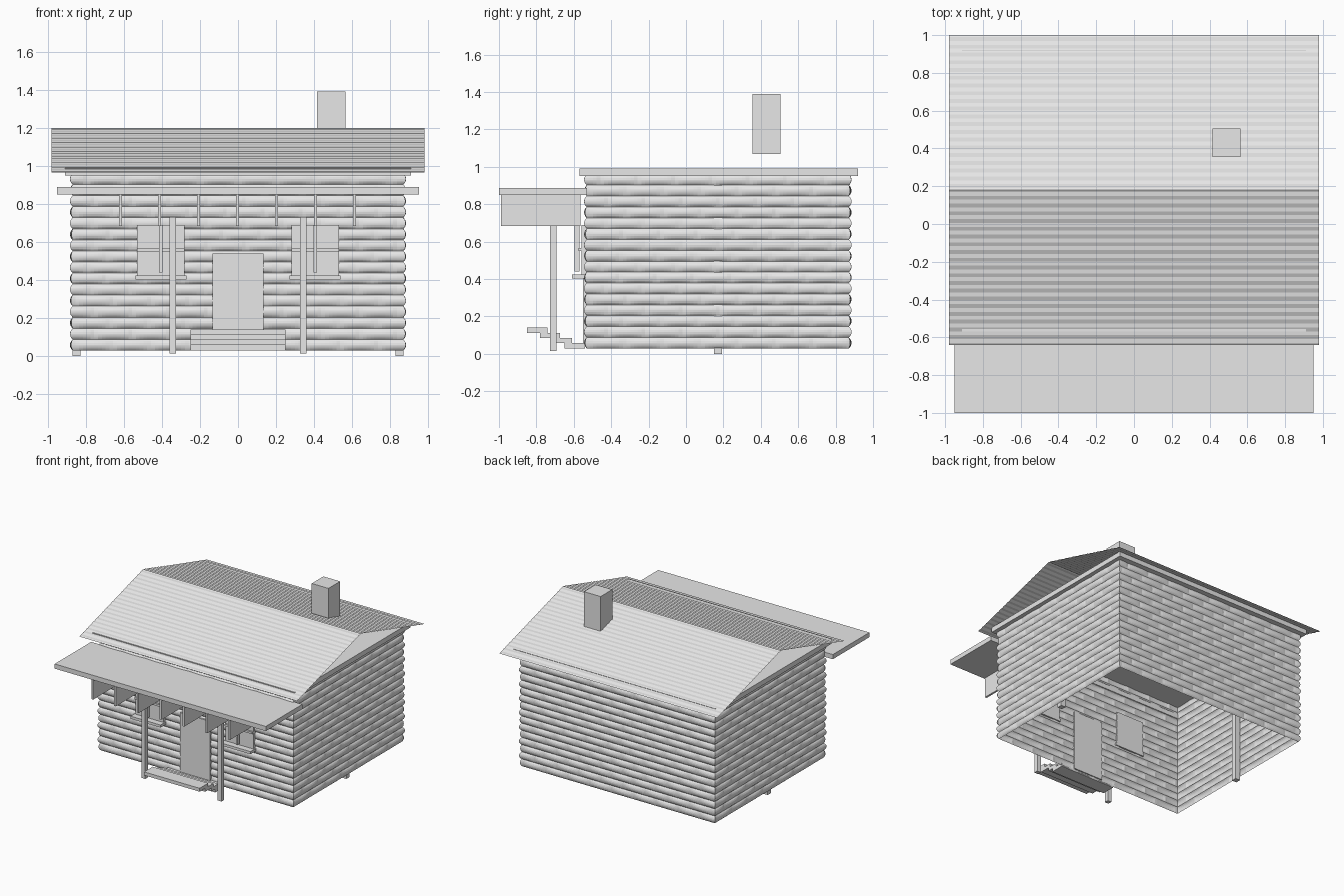
import bpy, bmesh, math, random

random.seed(4)
cube = bpy.data.objects.get("Cube")
if cube:
    bpy.data.objects.remove(cube, do_unlink=True)

GREY = (0.8, 0.8, 0.8, 1)
grey = bpy.data.materials.new("plain_grey")
grey.use_nodes = True
grey.diffuse_color = GREY
grey.node_tree.nodes["Principled BSDF"].inputs["Base Color"].default_value = GREY


def add_object(name, bm):
    mesh = bpy.data.meshes.new(name)
    bm.to_mesh(mesh)
    bm.free()
    mesh.materials.append(grey)
    obj = bpy.data.objects.new(name, mesh)
    bpy.context.collection.objects.link(obj)
    return obj


def box(name, x, y, z):
    """Box between the (low, high) pairs on each axis."""
    bm = bmesh.new()
    bmesh.ops.create_cube(bm, size=1)
    for v in bm.verts:
        for i, (low, high) in enumerate((x, y, z)):
            v.co[i] = (low + high) / 2 + v.co[i] * (high - low)
    return add_object(name, bm)


def sheet(name, nu, nv, place):
    """Grid surface; place(u, v) gives the position for u, v in 0..1."""
    bm = bmesh.new()
    rows = [[bm.verts.new(place(i / nu, j / nv)) for i in range(nu + 1)]
            for j in range(nv + 1)]
    for a, b in zip(rows, rows[1:]):
        for i in range(nu):
            bm.faces.new((a[i], a[i + 1], b[i + 1], b[i]))
    return add_object(name, bm)


# Rough walls: staggered courses of rounded stones, open at the bottom
X, FRONT, BACK, LOW, HIGH = 0.875, -0.537, 0.877, 0.03, 0.96
COURSES, STONE = 16, 0.2
shift = [(k % 2) * 0.5 + random.uniform(-0.12, 0.12) for k in range(COURSES + 1)]


def bump(along, v):
    course = v * COURSES
    k = min(int(course), COURSES - 1)
    across = math.sin(math.pi * (course - k))
    ends = abs(math.sin(math.pi * (along / STONE + shift[k])))
    return 0.014 * max(across, 0) ** 0.7 * (0.35 + 0.65 * ends ** 0.6) - 0.006


def wall(name, start, end):
    dx, dy = end[0] - start[0], end[1] - start[1]
    length = math.hypot(dx, dy)
    nx, ny = dy / length, -dx / length

    def place(u, v):
        d = bump(u * length, v)
        if u in (0, 1):
            # corner points move out along both walls so they meet
            x = math.copysign(X + d, start[0] + dx * u)
            y = FRONT - d if start[1] + dy * u < 0 else BACK + d
            return x, y, LOW + v * (HIGH - LOW)
        return (start[0] + dx * u + nx * d, start[1] + dy * u + ny * d,
                LOW + v * (HIGH - LOW))
    sheet(name, round(length / 0.02), COURSES * 6, place)


corners = [(-X, FRONT), (X, FRONT), (X, BACK), (-X, BACK)]
for i, name in enumerate(("front_wall", "right_side_wall", "back_wall", "left_side_wall")):
    wall(name, corners[i], corners[(i + 1) % 4])

# Ceiling slab and thin, finely ribbed roof with open gables
box("ceiling_slab", (-0.91, 0.91), (-0.57, 0.92), (0.95, 0.99))
RIDGE_Y, RIDGE_Z, EAVE_Z, RIBS = 0.18, 1.2, 0.965, 20


def roof_slope(name, eave_y, flip):
    def place(u, v):
        x = (u - 0.5) * 1.96 * flip
        rib = 0.0018 * math.sin(v * RIBS * math.tau)
        return x, eave_y + (RIDGE_Y - eave_y) * v, EAVE_Z + (RIDGE_Z - EAVE_Z) * v + rib
    sheet(name, 1, RIBS * 4, place)


roof_slope("front_roof", -0.64, 1)
roof_slope("back_roof", 1.0, -1)
box("chimney", (0.415, 0.565), (0.355, 0.505), (1.07, 1.39))

# Porch roof and hanging brackets
box("porch_roof", (-0.95, 0.95), (-1.0, -0.53), (0.85, 0.888))
for i in range(7):
    x = -0.618 + i * 0.205
    box(f"porch_bracket_{i + 1}", (x - 0.008, x + 0.008), (-0.99, -0.565), (0.685, 0.852))

# Paired parts: porch posts, inner posts and windows
for side, s in (("left", 1), ("right", -1)):
    def span(low, high):
        return tuple(sorted((low * s, high * s)))
    box(f"{side}_porch_post", span(0.326, 0.361), (-0.727, -0.693), (0.015, 0.73))
    box(f"{side}_inner_post", span(0.828, 0.87), (0.15, 0.192), (0, 0.95))
    box(f"{side}_window_pane", span(0.28, 0.53), (-0.56, -0.53), (0.42, 0.69))
    box(f"{side}_window_crossbar", span(0.28, 0.53), (-0.575, -0.555), (0.55, 0.566))
    box(f"{side}_window_upright", span(0.398, 0.414), (-0.595, -0.57), (0.44, 0.69))
    box(f"{side}_window_sill", span(0.27, 0.54), (-0.61, -0.53), (0.403, 0.424))

# Door and steps
box("door", (-0.135, 0.135), (-0.552, -0.53), (0.05, 0.54))
step_spans = [(-0.65, -0.54), (-0.695, -0.61), (-0.78, -0.675), (-0.85, -0.74)]
for i, span_y in enumerate(step_spans):
    z = 0.03 + i * 0.0275
    box(f"step_{i + 1}", (-0.25, 0.25), span_y, (z, z + 0.0275))
